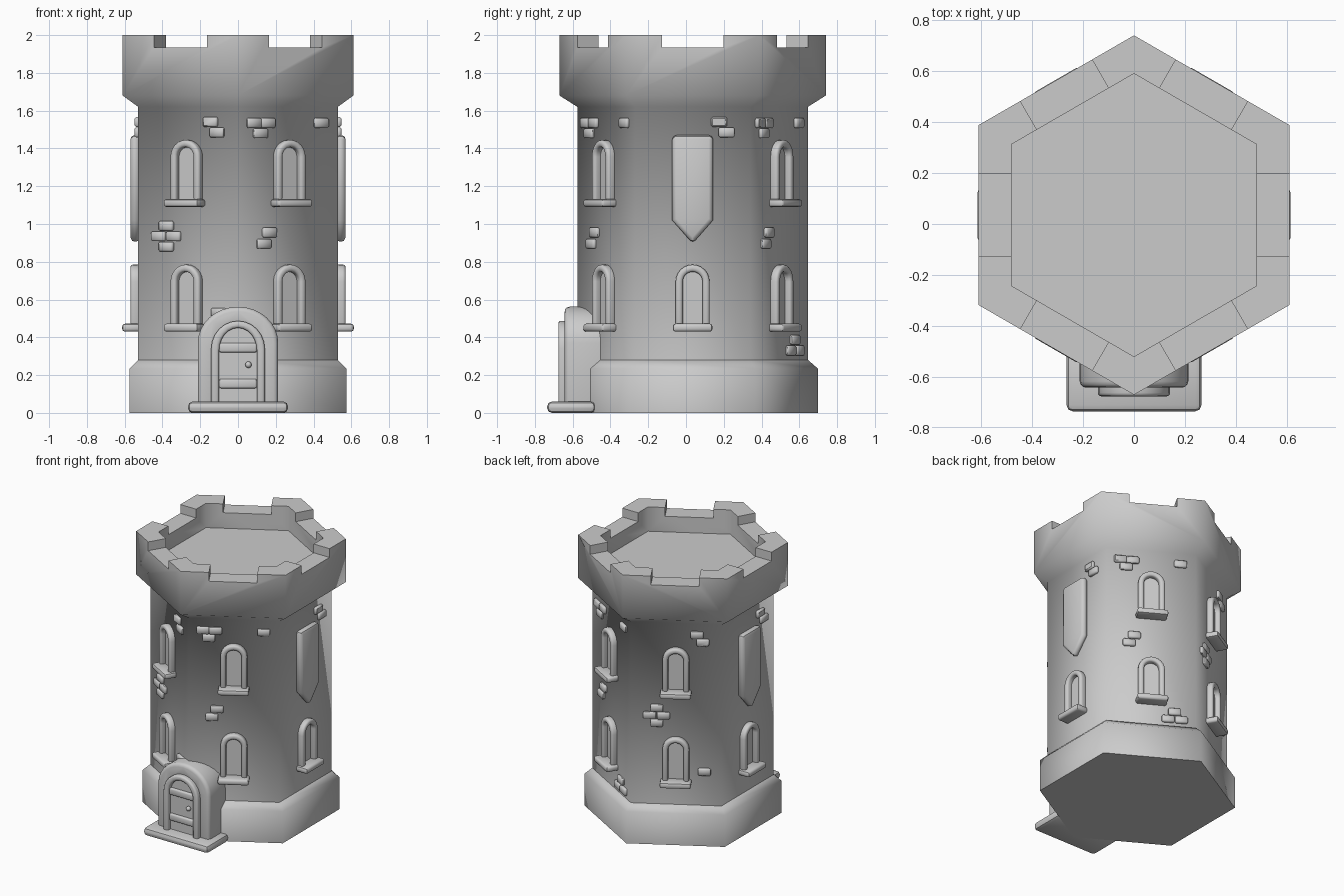
import bpy, bmesh
from math import pi, cos, sin, radians
from mathutils import Matrix

if "Cube" in bpy.data.objects:
    bpy.data.objects.remove(bpy.data.objects["Cube"])

CY = 0.035      # tower axis offset in y
APO = 0.528     # distance from axis to each wall face


def finish(ob, angle):
    """Apply modifiers and shade smooth with sharp edges kept."""
    bpy.ops.object.select_all(action='DESELECT')
    bpy.context.view_layer.objects.active = ob
    ob.select_set(True)
    for m in list(ob.modifiers):
        bpy.ops.object.modifier_apply(modifier=m.name)
    bpy.ops.object.shade_smooth_by_angle(angle=radians(angle))
    return ob


def to_object(name, bm):
    bmesh.ops.recalc_face_normals(bm, faces=bm.faces)
    me = bpy.data.meshes.new(name)
    bm.to_mesh(me)
    bm.free()
    ob = bpy.data.objects.new(name, me)
    bpy.context.collection.objects.link(ob)
    return ob


def slab(name, outline, y0, y1, bevel=0.0, seg=2, face=None):
    """Extrude an x-z outline along y; face = wall angle in degrees."""
    bm = bmesh.new()
    f = bm.faces.new([bm.verts.new((x, y0, z)) for x, z in outline])
    ext = bmesh.ops.extrude_face_region(bm, geom=[f])['geom']
    vs = [g for g in ext if isinstance(g, bmesh.types.BMVert)]
    bmesh.ops.translate(bm, verts=vs, vec=(0, y1 - y0, 0))
    if face is not None:
        bm.transform(Matrix.Translation((0, CY, 0)) @ Matrix.Rotation(radians(face + 90), 4, 'Z'))
    ob = to_object(name, bm)
    if bevel:
        m = ob.modifiers.new("bevel", 'BEVEL')
        m.width, m.segments, m.limit_method, m.angle_limit = bevel, seg, 'ANGLE', radians(50)
    return finish(ob, 45)


def rect(w, z0, z1, x=0.0):
    return [(x - w, z0), (x + w, z0), (x + w, z1), (x - w, z1)]


def arch(w, z0, spring, top, n=12):
    """Arched outline running from lower right over the top to lower left."""
    arc = [(w * cos(pi * i / n), spring + (top - spring) * sin(pi * i / n)) for i in range(n + 1)]
    return [(w, z0)] + arc + [(-w, z0)]


def hex_loft(name, profile):
    """Six-sided solid through (radius, z) rings."""
    bm = bmesh.new()
    rings = [[bm.verts.new((r * sin(k * pi / 3), CY + r * cos(k * pi / 3), z)) for k in range(6)]
             for r, z in profile]
    for a, b in zip(rings, rings[1:]):
        for k in range(6):
            bm.faces.new((a[k], a[(k + 1) % 6], b[(k + 1) % 6], b[k]))
    bm.faces.new(rings[0])
    bm.faces.new(rings[-1])
    return to_object(name, bm)


# Plinth and tower shaft with flared crown
finish(hex_loft("plinth", [(0.663, 0), (0.663, 0.235), (0.611, 0.28)]), 65)
tower = hex_loft("tower", [(0.61, 0.27), (0.61, 1.62), (0.705, 1.68), (0.705, 2.0),
                           (0.555, 2.0), (0.555, 1.82)])

# Battlement gaps: one long cutter per pair of opposite walls
cutters = []
for a in (0, 60, 120):
    c = slab("gap_cutter", rect(0.1625, 1.935, 2.2), -1, 1, face=a)
    c.hide_render = True
    m = tower.modifiers.new("gap", 'BOOLEAN')
    m.operation, m.solver, m.object = 'DIFFERENCE', 'EXACT', c
    cutters.append(c)
finish(tower, 65)
for c in cutters:
    bpy.data.objects.remove(c, do_unlink=True)


# Windows
def window(a, z):
    outer = arch(0.09, z + 0.03, z + 0.265, z + 0.355)
    inner = arch(0.052, z + 0.03, z + 0.265, z + 0.317)
    slab("window_frame", outer + inner[::-1], -APO + 0.01, -APO - 0.042, 0.015, 3, a)
    slab("window_pane", inner, -APO + 0.01, -APO - 0.006, face=a)
    slab("window_sill", rect(0.105, z, z + 0.042), -APO + 0.01, -APO - 0.085, 0.014, 2, a)


for a in range(0, 360, 60):
    window(a, 0.43)
    if a % 180:
        window(a, 1.09)
    else:
        # Banner on each side wall
        slab("banner", [(-0.108, 1.47), (-0.108, 1.02), (0, 0.897), (0.108, 1.02), (0.108, 1.47)],
             -APO + 0.01, -APO - 0.042, 0.022, 2, a)

# Raised bricks: (position along wall, height)
trio = [(-0.21, 1.535), (-0.125, 1.535), (-0.17, 1.48), (0.2, 1.535)]
mid = [(-0.115, 0.955), (-0.15, 0.895)]
pair = [(0.14, 1.54), (0.18, 1.485)]
cross = [(-0.13, 0.99), (-0.178, 0.935), (-0.085, 0.935), (-0.13, 0.88), (0.19, 0.53)]
walls = {300: trio + mid,
         60: trio + mid + [(0.16, 0.387), (0.115, 0.33), (0.205, 0.33)],
         240: pair + cross, 120: pair + cross,
         0: pair, 180: pair}
for a, bricks in walls.items():
    for u, z in bricks:
        slab("brick", rect(0.043, z - 0.026, z + 0.026, u), -APO + 0.01, -APO - 0.02, 0.008, 1, a)

# Entrance: doorstep, stone porch, door frame
slab("doorstep", rect(0.265, 0, 0.06), -0.735, -0.48, 0.025, 2)
porch_o, porch_i = arch(0.213, 0.01, 0.37, 0.562, 16), arch(0.12, 0.01, 0.34, 0.465, 16)
slab("porch", porch_o + porch_i[::-1], -0.642, -0.42, 0.025, 3)
frame_o, frame_i = arch(0.142, 0.04, 0.34, 0.487), arch(0.1, 0.04, 0.33, 0.45)
slab("door_frame", frame_o + frame_i[::-1], -0.676, -0.6, 0.014, 3)

# Door with two straps and a knob
slab("door", arch(0.115, 0.04, 0.33, 0.46), -0.645, -0.5)
for z in (0.155, 0.345):
    slab("door_strap", rect(0.1, z - 0.025, z + 0.025), -0.664, -0.63, 0.01, 2)
bm = bmesh.new()
bmesh.ops.create_uvsphere(bm, u_segments=12, v_segments=8, radius=0.017,
                          matrix=Matrix.Translation((0.055, -0.658, 0.255)))
finish(to_object("door_knob", bm), 60)
